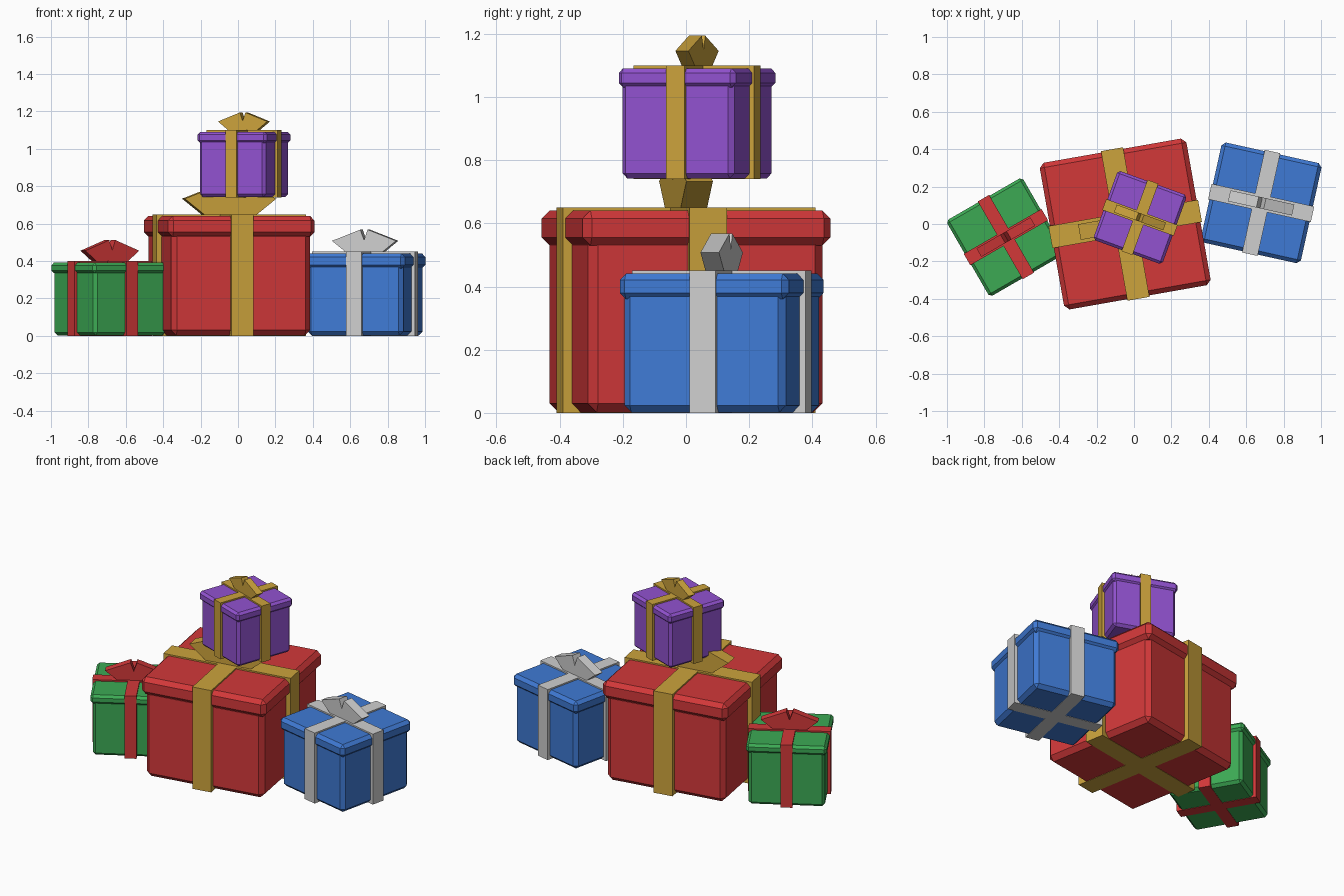
import bpy, bmesh, math
from mathutils import Matrix

cube = bpy.data.objects.get("Cube")
if cube:
    bpy.data.objects.remove(cube, do_unlink=True)


def material(name, rgb):
    lin = [((c / 255 + 0.055) / 1.055) ** 2.4 for c in rgb] + [1]
    m = bpy.data.materials.new(name)
    m.use_nodes = True
    m.diffuse_color = lin
    m.node_tree.nodes["Principled BSDF"].inputs["Base Color"].default_value = lin
    return m


RED = material("red", (210, 56, 57))
GREEN = material("green", (60, 170, 84))
BLUE = material("blue", (63, 122, 213))
PURPLE = material("purple", (146, 82, 208))
GOLD = material("gold", (204, 163, 60))
SILVER = material("silver", (207, 207, 207))


def finish(bm, name, mat, frame):
    bmesh.ops.recalc_face_normals(bm, faces=bm.faces)
    mesh = bpy.data.meshes.new(name)
    bm.to_mesh(mesh)
    bm.free()
    mesh.materials.append(mat)
    obj = bpy.data.objects.new(name, mesh)
    obj.matrix_world = frame
    bpy.context.scene.collection.objects.link(obj)


def block(name, mat, frame, hx, hy, z0, z1, chamfer=0):
    """Box with half sizes hx, hy between two heights, edges cut flat."""
    bm = bmesh.new()
    bmesh.ops.create_cube(bm, size=1)
    bmesh.ops.scale(bm, vec=(2 * hx, 2 * hy, z1 - z0), verts=bm.verts)
    bmesh.ops.translate(bm, vec=(0, 0, (z0 + z1) / 2), verts=bm.verts)
    if chamfer:
        bmesh.ops.bevel(bm, geom=bm.edges[:], offset=chamfer, segments=1,
                        affect='EDGES')
    finish(bm, name, mat, frame)


# Side outline of one bow loop, for a bow of scale 1
LOOP = [(-0.175, 0.06), (-0.02, 0.12), (0.022, 0), (-0.1, 0)]


def bow_loop(name, mat, frame, side, scale, width, z):
    bm = bmesh.new()
    verts = [bm.verts.new((-side * x * scale, -width / 2, z + h * scale))
             for x, h in LOOP]
    face = bm.faces.new(verts)
    ext = bmesh.ops.extrude_face_region(bm, geom=[face])
    moved = [g for g in ext["geom"] if isinstance(g, bmesh.types.BMVert)]
    bmesh.ops.translate(bm, vec=(0, width, 0), verts=moved)
    finish(bm, name, mat, frame)


def gift(name, paper, ribbon, pos, turn, body, lid, strap, strap_w,
         lid_z, top, chamfer, bow, bow_w):
    frame = Matrix.Translation(pos) @ Matrix.Rotation(math.radians(turn), 4, 'Z')
    # Box and lid
    block(name + "_body", paper, frame, body, body, 0.002, lid_z + 0.03, chamfer)
    block(name + "_lid", paper, frame, lid, lid, lid_z, top - 0.009, chamfer * 0.9)
    # Crossed ribbons
    block(name + "_ribbon_across", ribbon, frame, strap, strap_w / 2, 0, top)
    block(name + "_ribbon_along", ribbon, frame, strap_w / 2, strap, 0, top)
    # Bow
    for side, label in ((1, "left"), (-1, "right")):
        bow_loop(f"{name}_bow_{label}", ribbon, frame, side, bow, bow_w, top - 0.002)


gift("large_gift", RED, GOLD, (-0.047, 0, 0), 10, 0.377, 0.398, 0.406, 0.12,
     0.53, 0.65, 0.028, 1.42, 0.085)
gift("silver_ribbon_gift", BLUE, SILVER, (0.68, 0.113, 0), -12.5, 0.262, 0.274,
     0.281, 0.085, 0.36, 0.45, 0.022, 1, 0.06)
gift("small_gift", GREEN, RED, (-0.685, -0.07, 0), 30, 0.222, 0.235, 0.24, 0.07,
     0.335, 0.40, 0.017, 0.95, 0.052)
gift("top_gift", PURPLE, GOLD, (0.032, 0.035, 0.74), -20, 0.188, 0.197, 0.203,
     0.062, 0.29, 0.36, 0.016, 0.8, 0.044)
